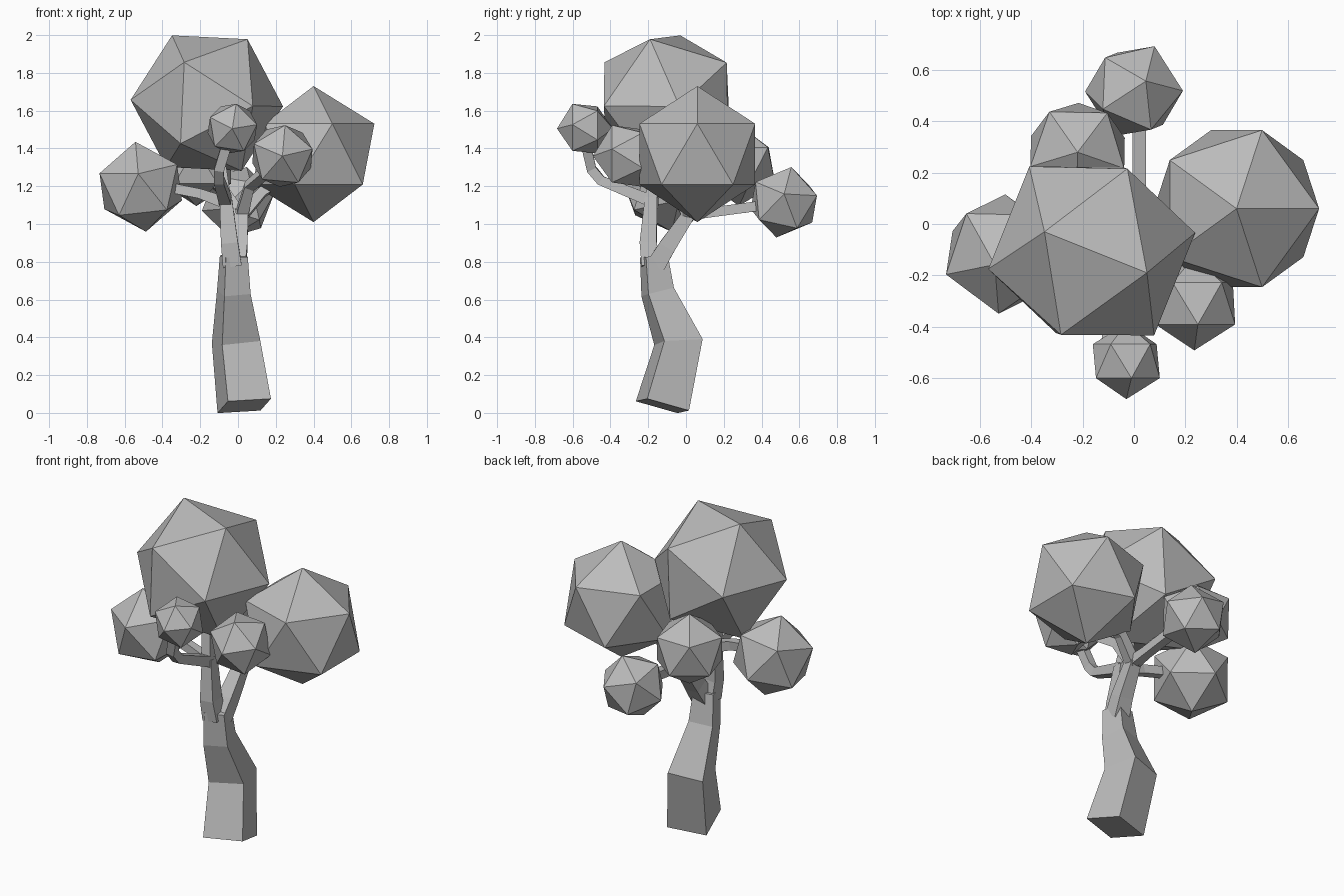
import bpy, bmesh
from mathutils import Vector, Matrix

cube = bpy.data.objects.get("Cube")
if cube:
    bpy.data.objects.remove(cube)

grey = bpy.data.materials.new("plain_grey")
grey.use_nodes = True
tone = (0.5, 0.5, 0.5, 1)
grey.diffuse_color = tone
grey.node_tree.nodes["Principled BSDF"].inputs["Base Color"].default_value = tone


def finish(name, bm):
    bmesh.ops.recalc_face_normals(bm, faces=bm.faces)
    mesh = bpy.data.meshes.new(name)
    bm.to_mesh(mesh)
    bm.free()
    mesh.materials.append(grey)
    obj = bpy.data.objects.new(name, mesh)
    bpy.context.collection.objects.link(obj)
    return obj


def frame(a, b):
    """Axes with a along the first direction and b in the first plane."""
    a = Vector(a).normalized()
    b = Vector(b)
    b = (b - a * b.dot(a)).normalized()
    return Matrix((a, b, a.cross(b))).transposed()


def foliage(name, center, radius, corner, neighbour):
    """Icosahedron turned so two adjacent corners face the given directions."""
    bm = bmesh.new()
    bmesh.ops.create_icosphere(bm, subdivisions=1, radius=radius)
    bm.verts.ensure_lookup_table()
    first = bm.verts[0]
    second = first.link_edges[0].other_vert(first)
    turn = frame(corner, neighbour) @ frame(first.co, second.co).transposed()
    bm.transform(Matrix.Translation(center) @ turn.to_4x4())
    finish(name, bm)


def limb(name, points, sizes, side=(1, 0, 0)):
    """Four-sided tapering tube along a path; sizes are half widths."""
    pts = [Vector(p) for p in points]
    bm = bmesh.new()
    rings = []
    u = Vector(side)
    for i, p in enumerate(pts):
        t = Vector()
        if i > 0:
            t += (p - pts[i - 1]).normalized()
        if i < len(pts) - 1:
            t += (pts[i + 1] - p).normalized()
        t.normalize()
        u = (u - t * u.dot(t)).normalized()
        v = t.cross(u)
        s = sizes[i]
        rings.append([bm.verts.new(p + (u * a + v * b) * s)
                      for a, b in ((-1, -1), (1, -1), (1, 1), (-1, 1))])
    for low, high in zip(rings, rings[1:]):
        for k in range(4):
            n = (k + 1) % 4
            bm.faces.new((low[k], low[n], high[n], high[k]))
    bm.faces.new(rings[0])
    bm.faces.new(rings[-1])
    finish(name, bm)


# Leaf clumps
foliage("top_foliage", (-0.165, -0.105, 1.64), 0.41, (-0.185, 0.075, 0.36), (0.215, -0.085, 0.34))
foliage("left_foliage", (0.4, 0.06, 1.37), 0.36, (0, 0, 1), (1, 0, 0.5))
foliage("right_foliage", (-0.515, -0.117, 1.197), 0.243, (-0.213, -0.078, 0.07), (-0.19, 0.087, -0.115))
foliage("front_foliage", (-0.03, -0.535, 1.505), 0.148, (0, -1, 0), (0.02, -0.065, 0.13))
foliage("front_left_foliage", (0.235, -0.31, 1.36), 0.183, (0, -1, 0), (0.014, -0.08, 0.16))
foliage("back_foliage", (0, 0.518, 1.115), 0.196, (0.047, 0.04, 0.189), (0.078, 0.17, 0.035))
foliage("back_right_foliage", (-0.22, 0.28, 1.31), 0.215, (0, 0, 1), (0.115, 0.152, 0.096))

# Trunk
limb("trunk",
     [(0.033, -0.125, 0.037), (-0.01, -0.04, 0.375), (-0.022, -0.15, 0.64), (-0.022, -0.17, 0.83)],
     [0.118, 0.105, 0.072, 0.06], (1, 0.25, 0))

# Main forks
limb("front_fork", [(-0.03, -0.185, 0.78), (-0.045, -0.2, 0.9), (-0.065, -0.185, 1.14)],
     [0.05, 0.045, 0.032])
limb("back_fork", [(-0.01, -0.16, 0.78), (0.005, -0.1, 0.88), (0.02, 0.02, 1.06)],
     [0.05, 0.045, 0.034])

# Branches
branches = {
    "top_branch": [(-0.065, -0.19, 1.1), (-0.1, -0.15, 1.38)],
    "right_branch": [(-0.06, -0.18, 1.11), (-0.2, -0.17, 1.16), (-0.45, -0.13, 1.21)],
    "front_branch": [(-0.065, -0.18, 1.12), (-0.1, -0.45, 1.23), (-0.1, -0.5, 1.29), (-0.06, -0.53, 1.42)],
    "left_branch": [(0.015, 0.01, 1.04), (0.13, 0.04, 1.17), (0.3, 0.06, 1.27)],
    "front_left_branch": [(0.02, 0.01, 1.05), (0.06, -0.08, 1.2), (0.2, -0.27, 1.32)],
    "back_branch": [(0.015, 0.01, 1.05), (0.02, 0.12, 1.06), (0.02, 0.42, 1.1)],
    "back_right_branch": [(0.01, 0.02, 1.05), (-0.06, 0.12, 1.16), (-0.18, 0.24, 1.27)],
}
for name, path in branches.items():
    side = (0, 1, 0) if "right" in name else (1, 0, 0)
    limb(name, path, [0.032] + [0.026] * (len(path) - 1), side)
